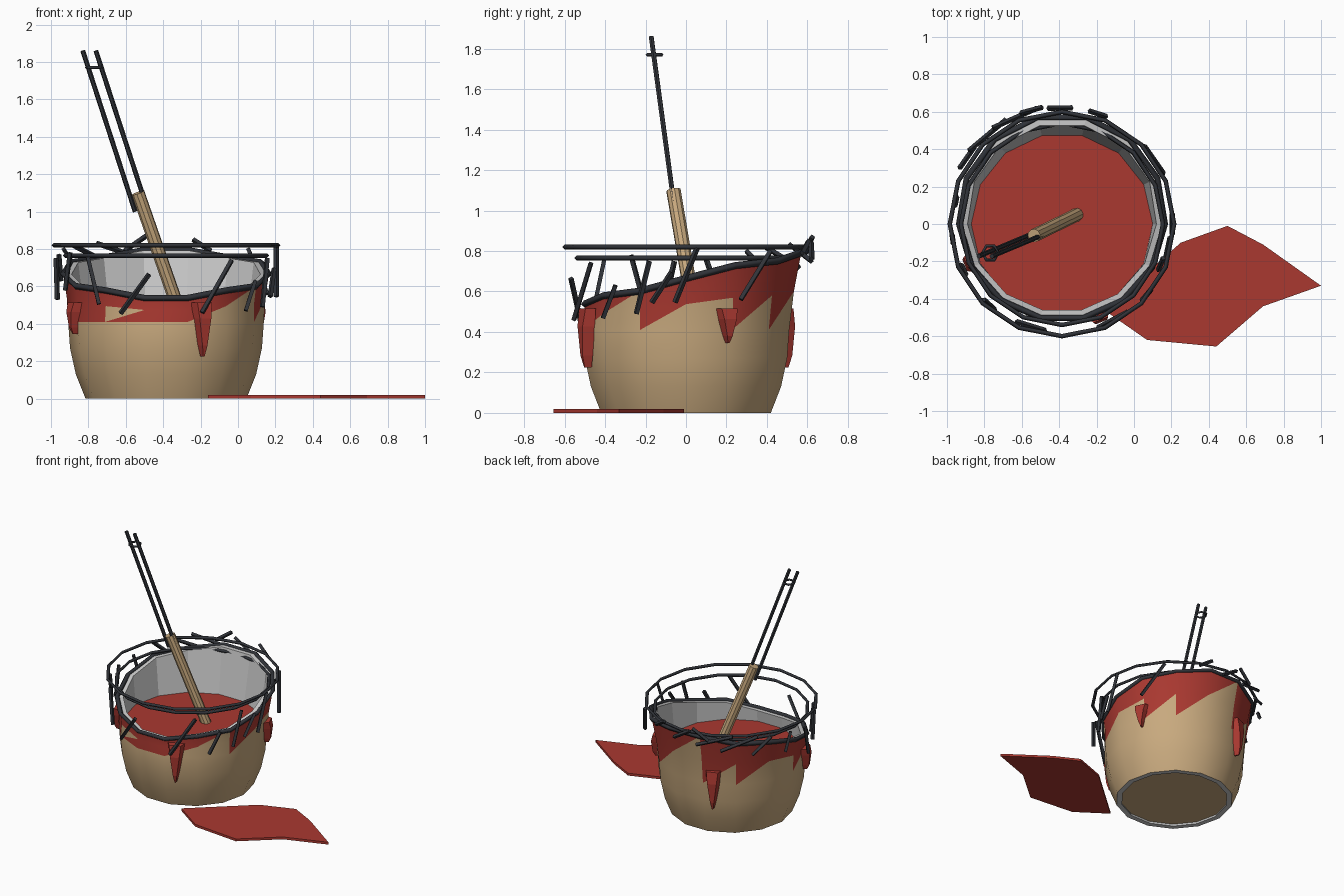
import bpy, bmesh
from math import sin, cos, radians, pi
from mathutils import Vector

if "Cube" in bpy.data.objects:
    bpy.data.objects.remove(bpy.data.objects["Cube"])

N = 14
C = Vector((-0.385, 0, 0))


def mat(name, rgb):
    m = bpy.data.materials.new(name)
    m.diffuse_color = (*rgb, 1)
    m.use_nodes = True
    m.node_tree.nodes["Principled BSDF"].inputs["Base Color"].default_value = m.diffuse_color
    return m


TAN = mat("tan", (0.58, 0.40, 0.21))
RED = mat("red", (0.40, 0.04, 0.03))
DARK = mat("dark", (0.03, 0.033, 0.04))


def make(name, verts, faces, mats=(), ids=None, smooth=False):
    me = bpy.data.meshes.new(name)
    me.from_pydata([tuple(v) for v in verts], [], faces)
    for m in mats:
        me.materials.append(m)
    if ids:
        for p, i in zip(me.polygons, ids):
            p.material_index = i
    bm = bmesh.new()
    bm.from_mesh(me)
    bmesh.ops.recalc_face_normals(bm, faces=bm.faces)
    bm.to_mesh(me)
    bm.free()
    ob = bpy.data.objects.new(name, me)
    bpy.context.collection.objects.link(ob)
    if smooth:
        bpy.ops.object.select_all(action='DESELECT')
        ob.select_set(True)
        bpy.context.view_layer.objects.active = ob
        bpy.ops.object.shade_smooth_by_angle(angle=radians(35))
    return ob


def polar(a, r, z):
    return C + Vector((r * cos(a), r * sin(a), z))


def rod(name, p, q, r, m, sides=4, r2=None, smooth=False):
    p, q = Vector(p), Vector(q)
    rot = (q - p).to_track_quat('Z', 'Y')
    vs = []
    for base, rad in ((p, r), (q, r2 or r)):
        vs += [base + rot @ Vector((rad * cos(2 * pi * i / sides), rad * sin(2 * pi * i / sides), 0))
               for i in range(sides)]
    fs = [(i, (i + 1) % sides, sides + (i + 1) % sides, sides + i) for i in range(sides)]
    fs += [tuple(range(sides))[::-1], tuple(range(sides, 2 * sides))]
    return make(name, vs, fs, [m], smooth=smooth)


def loop_tube(name, pts, r, m):
    cu = bpy.data.curves.new(name, 'CURVE')
    cu.dimensions = '3D'
    cu.bevel_depth, cu.bevel_resolution = r, 0
    sp = cu.splines.new('POLY')
    sp.points.add(len(pts) - 1)
    for s, p in zip(sp.points, pts):
        s.co = (*p, 1)
    sp.use_cyclic_u = True
    cu.materials.append(m)
    ob = bpy.data.objects.new(name, cu)
    bpy.context.collection.objects.link(ob)


# Slanted, slightly wobbly rim line
ang = [2 * pi * k / N for k in range(N)]
rim_z = [0.665 + 0.125 * sin(a) + 0.012 * sin(5 * a) for a in ang]
rim_r = [0.55 + 0.035 * sin(a) for a in ang]

# Bucket wall with a zigzag painted band
rings = [[(r, z)] * N for r, z in ((0.43, 0), (0.482, 0.13), (0.513, 0.27), (0.523, 0.41))]
rings.append([((0.52 + r) / 2 - 0.005, 0.41 + 0.5 * (z - 0.41)) for r, z in zip(rim_r, rim_z)])
rings.append(list(zip(rim_r, rim_z)))
verts = [polar(ang[k], *ring[k]) for ring in rings for k in range(N)]
faces, ids = [], []
for j in range(5):
    for k in range(N):
        a, b = j * N + k, j * N + (k + 1) % N
        c, d = b + N, a + N
        if j < 3:
            faces.append((a, b, c, d))
            ids.append(0)
        else:
            faces += [(a, b, c), (a, c, d)]
            if j == 4:
                ids += [int(k not in (3, 12)), 1]
            else:
                ids += [int(k in (9, 10, 8)), int(k % 3 != 0)]
make("bucket_wall", verts, faces, [TAN, RED], ids, True)

# Grey rim lip, inner liner and bottom edge
inner = [[(r, z) for r, z in zip(rim_r, rim_z)],
         [(r - 0.045, z) for r, z in zip(rim_r, rim_z)],
         [(0.485, 0.45)] * N, [(0.472, 0.27)] * N, [(0.442, 0.13)] * N,
         [(0.39, 0)] * N, [(0.43, 0)] * N]
verts = [polar(ang[k], *ring[k]) for ring in inner for k in range(N)]
faces = [(j * N + k, j * N + (k + 1) % N, (j + 1) * N + (k + 1) % N, (j + 1) * N + k)
         for j in range(6) for k in range(N)]
make("bucket_liner", verts, faces)


# Floor and paint surface
def disc(name, r, z, m):
    make(name, [polar(a, r, z) for a in ang], [tuple(range(N))], [m])


disc("bucket_floor", 0.40, 0.02, TAN)
disc("paint_surface", 0.485, 0.45, RED)

# Dark rim outline and two loose hoops
loop_tube("rim_outline", [polar(a, r, z) for a, r, z in zip(ang, rim_r, rim_z)], 0.017, DARK)
for name, r, z in (("upper_hoop", 0.60, 0.82), ("lower_hoop", 0.54, 0.765)):
    loop_tube(name, [polar(2 * pi * k / 16, r, z) for k in range(16)], 0.012, DARK)

# Dark sketch strokes around the rim: angle, radius, height, tangent run, rise
strokes = [(253, .57, .56, .16, .21), (298, .58, .60, .18, .28), (320, .59, .55, .08, .16),
           (228, .58, .63, -.08, .25), (205, .58, .68, .06, .2), (188, .59, .64, -.05, .22),
           (338, .57, .62, .07, .26), (348, .58, .62, .1, .15), (0, .59, .68, .11, .27),
           (35, .60, .68, .18, .24), (72, .62, .82, .1, .06), (91, .62, .80, .13, .08),
           (105, .63, .83, -.12, .08), (114, .62, .79, .26, .08), (130, .62, .77, .26, .1),
           (145, .62, .74, .14, .12), (168, .58, .70, .05, .14)]
for i, (deg, r, z, run, rise) in enumerate(strokes):
    a = radians(deg)
    half = Vector((-sin(a) * run, cos(a) * run, rise)) / 2
    mid = polar(a, r, z)
    rod(f"stroke_{i}", mid - half, mid + half, 0.014, DARK)

# Paint drips: angle and length
for i, (deg, length) in enumerate(((-68, .29), (23, .17), (111, .29), (203, .17))):
    a = radians(deg)
    out, side = Vector((cos(a), sin(a), 0)), Vector((-sin(a), cos(a), 0))
    vs = []
    for w, t, f in ((.06, .018, 0), (.047, .03, .3), (.02, .022, .8), (.006, .006, 1)):
        mid = polar(a, 0.535, 0.515 - f * length)
        vs += [mid - side * w - out * .03, mid - side * w * .7 + out * t,
               mid + side * w * .7 + out * t, mid + side * w - out * .03]
    fs = [(4 * j + k, 4 * j + (k + 1) % 4, 4 * j + 4 + (k + 1) % 4, 4 * j + 4 + k)
          for j in range(3) for k in range(4)]
    make(f"drip_{i}", vs, fs + [(0, 1, 2, 3), (12, 13, 14, 15)], [RED])

# Spilled puddle on the ground
outline = [(-.16, -.46), (.07, -.62), (.44, -.655), (.69, -.44), (1, -.33),
           (.69, -.11), (.5, -.01), (.25, -.1)]
n = len(outline)
make("puddle", [(x, y, z) for z in (0, 0.018) for x, y in outline],
     [tuple(range(n)), tuple(range(n, 2 * n))] +
     [(k, (k + 1) % n, n + (k + 1) % n, n + k) for k in range(n)], [RED])

# Stirring stick with twin wires and a small binding ring
rod("stick", (-.305, .05, .44), (-.535, -.062, 1.1), .036, TAN, 10, smooth=True)
for name, dx in (("wire_left", -.035), ("wire_right", .035)):
    rod(name, (-.515 + dx, -.055, 1.0), (-.795 + dx, -.172, 1.86), .013, DARK, 6)
loop_tube("binding_ring", [(-.768 + .043 * cos(k * pi / 3), -.155 + .043 * sin(k * pi / 3), 1.77)
                           for k in range(6)], .008, DARK)
